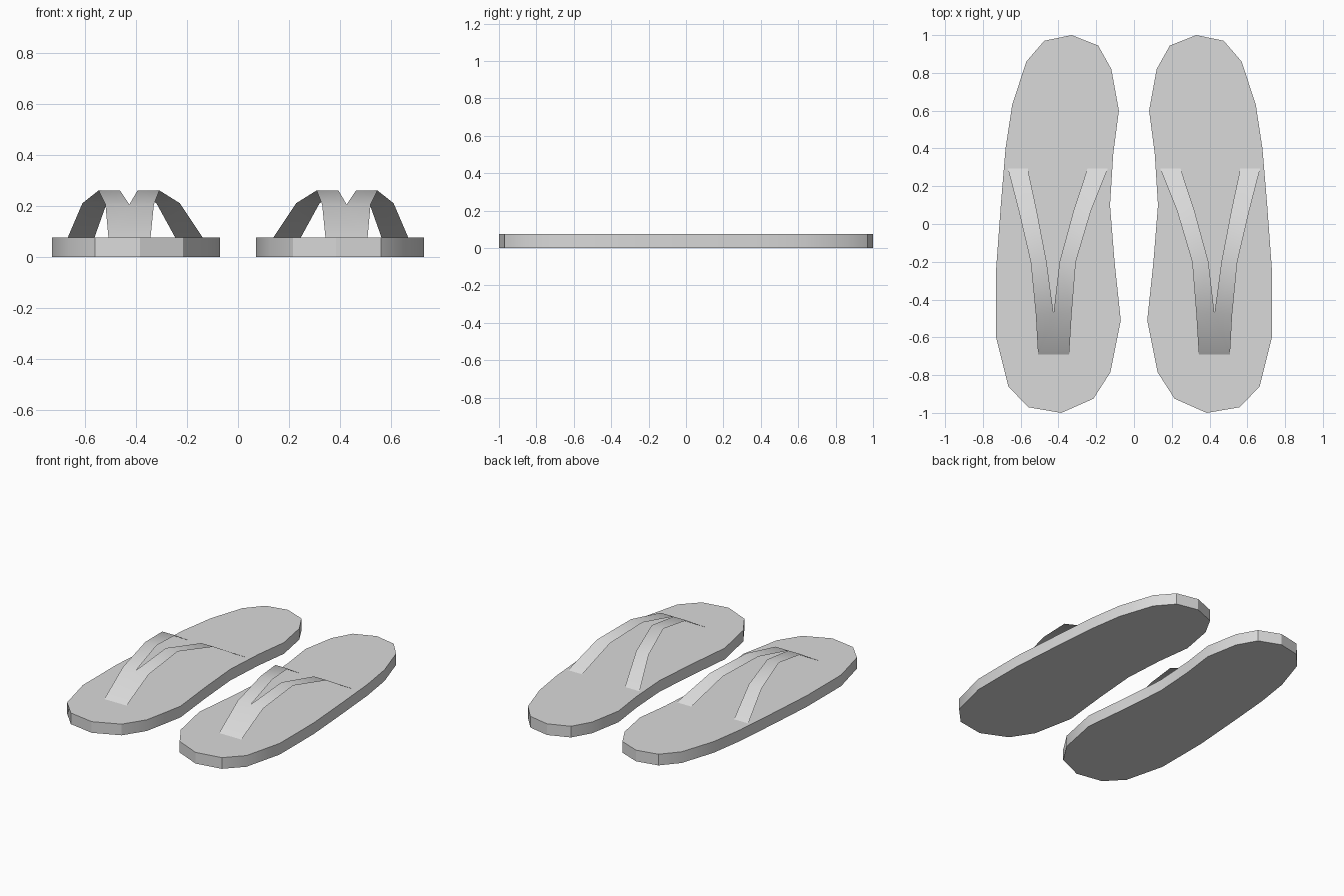
import bpy
import bmesh
import math

default_cube = bpy.data.objects.get("Cube")
if default_cube:
    bpy.data.objects.remove(default_cube, do_unlink=True)

SOLE_TOP = 0.075

grey = bpy.data.materials.new("plain grey")
grey.use_nodes = True
grey.diffuse_color = (0.7, 0.7, 0.7, 1)
grey.node_tree.nodes["Principled BSDF"].inputs["Base Color"].default_value = grey.diffuse_color

# Outline of the left sole, running round from the heel along the inner edge
SOLE_OUTLINE = [
    (.33, 1), (.19, .945), (.12, .82), (.08, .6), (.11, .37), (.127, .1), (.103, -.2),
    (.07, -.51), (.125, -.785), (.215, -.925), (.385, -1), (.56, -.97), (.665, -.86),
    (.73, -.6), (.73, -.24), (.705, .1), (.68, .4), (.645, .63), (.57, .86), (.475, .97),
]

# Strap rows from toe to heel: y, z, then outer and inner x of each arm
STRAP_ROWS = [
    (-.475, .205, .33, .426, .426, .52),
    (-.2, .26, .308, .394, .463, .547),
    (.07, .21, .228, .32, .515, .61),
    (.295, SOLE_TOP, .138, .246, .563, .668),
]
TOE_Y, TOE_LEFT, TOE_RIGHT = -.69, .343, .508


def finish(bm, name, angle):
    """Turn a bmesh into a smooth-shaded object with the shared material."""
    mesh = bpy.data.meshes.new(name)
    bm.to_mesh(mesh)
    bm.free()
    mesh.materials.append(grey)
    obj = bpy.data.objects.new(name, mesh)
    bpy.context.collection.objects.link(obj)
    bpy.ops.object.select_all(action='DESELECT')
    obj.select_set(True)
    bpy.context.view_layer.objects.active = obj
    bpy.ops.object.shade_smooth_by_angle(angle=math.radians(angle))
    return obj


def build_sole(side, name):
    """Extrude the foot outline into a flat slab."""
    bm = bmesh.new()
    base = bm.faces.new([bm.verts.new((side * x, y, 0)) for x, y in SOLE_OUTLINE])
    top = bmesh.ops.extrude_face_region(bm, geom=[base], use_keep_orig=True)["geom"]
    top_verts = [item for item in top if isinstance(item, bmesh.types.BMVert)]
    bmesh.ops.translate(bm, verts=top_verts, vec=(0, 0, SOLE_TOP))
    bmesh.ops.recalc_face_normals(bm, faces=bm.faces)
    return finish(bm, name, 32)


def build_strap(side, name):
    """Build the thin Y-shaped strap as one sheet of faces."""
    bm = bmesh.new()
    rows = [[bm.verts.new((side * x, y, z)) for x in xs] for y, z, *xs in STRAP_ROWS]

    # Toe piece, ending in the notch where the arms part
    toe = [bm.verts.new((side * x, TOE_Y, SOLE_TOP)) for x in (TOE_LEFT, TOE_RIGHT)]
    first = rows[0]
    bm.faces.new((toe[0], toe[1], first[3], first[2], first[1], first[0]))

    # Two arms running back to the sole
    for near, far in zip(rows, rows[1:]):
        for i in (0, 2):
            bm.faces.new((near[i], near[i + 1], far[i + 1], far[i]))
    bmesh.ops.remove_doubles(bm, verts=bm.verts, dist=0.0001)
    bm.normal_update()
    for face in bm.faces:
        if face.normal.z < 0:
            face.normal_flip()
    return finish(bm, name, 32)


# A mirrored pair
for side, label in ((1, "left"), (-1, "right")):
    build_sole(side, label + "_sole")
    build_strap(side, label + "_strap")
